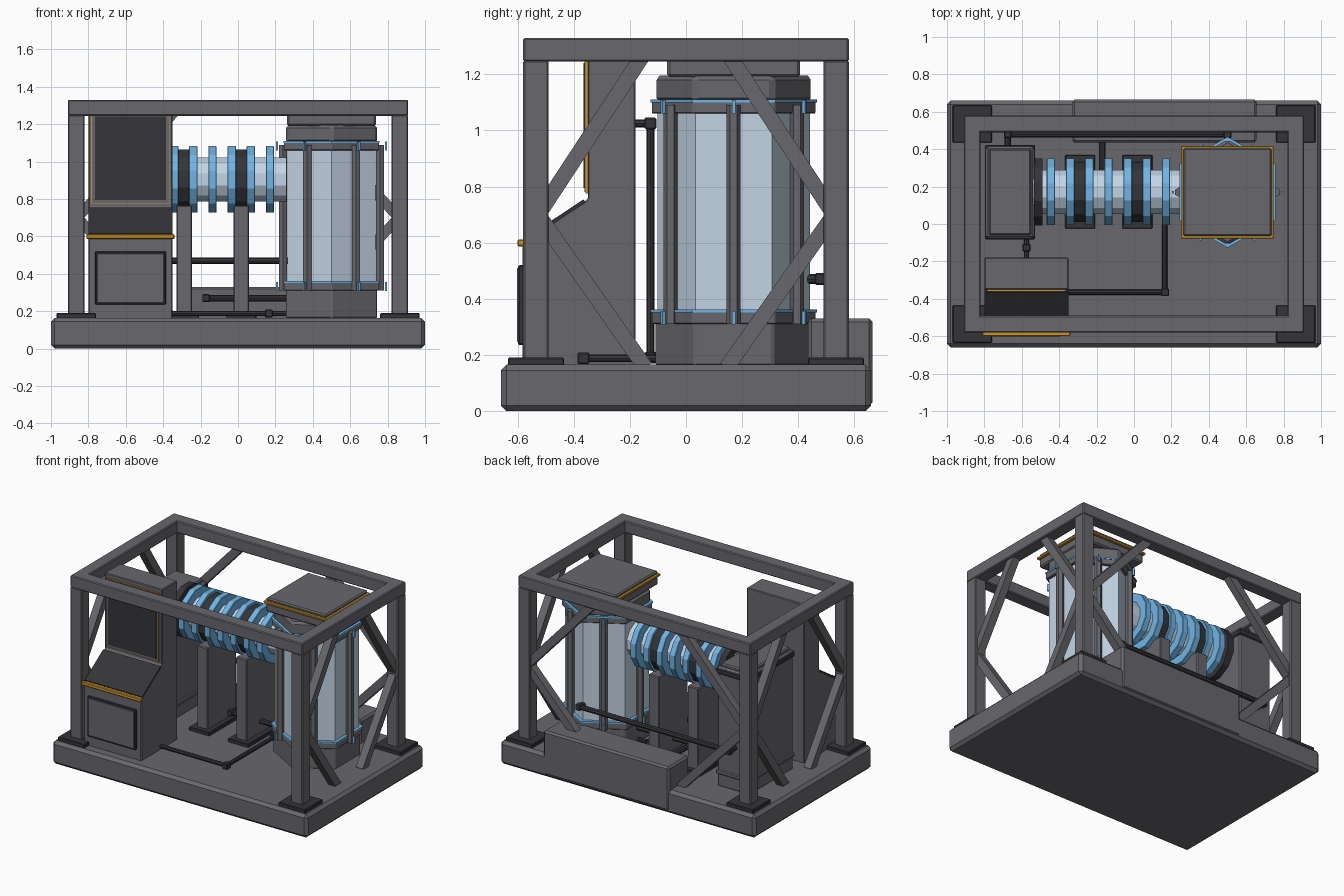
import bpy, bmesh, math
from mathutils import Vector

if "Cube" in bpy.data.objects:
    bpy.data.objects.remove(bpy.data.objects["Cube"])

def material(name, rgb):
    m = bpy.data.materials.new(name)
    m.diffuse_color = (*rgb, 1)
    m.use_nodes = True
    m.node_tree.nodes["Principled BSDF"].inputs["Base Color"].default_value = m.diffuse_color
    return m

GREY = material("grey_metal", (0.14, 0.14, 0.155))
DARK = material("dark_metal", (0.035, 0.035, 0.04))
BLUE = material("blue_coil", (0.16, 0.46, 0.78))
PALE = material("pale_glass", (0.55, 0.66, 0.78))
ORANGE = material("orange_trim", (0.6, 0.3, 0.02))

def finish(name, bm, mat, bevel=0):
    bmesh.ops.recalc_face_normals(bm, faces=bm.faces)
    me = bpy.data.meshes.new(name)
    bm.to_mesh(me)
    bm.free()
    ob = bpy.data.objects.new(name, me)
    bpy.context.collection.objects.link(ob)
    me.materials.append(mat)
    if bevel:
        b = ob.modifiers.new("bevel", 'BEVEL')
        b.width, b.segments = bevel, 1
    return ob

def box(name, x, y, z, mat=GREY, bevel=0.006):
    bm = bmesh.new()
    bmesh.ops.create_cube(bm, size=1)
    for v in bm.verts:
        v.co = [a[0] + (c + 0.5) * (a[1] - a[0]) for a, c in zip((x, y, z), v.co)]
    return finish(name, bm, mat, bevel)

def bar(name, a, b, w, mat=GREY, sides=0):
    """Square bar, or round rod when sides is given, between two points."""
    a, b = Vector(a), Vector(b)
    bm = bmesh.new()
    if sides:
        bmesh.ops.create_cone(bm, cap_ends=True, segments=sides, radius1=w, radius2=w, depth=(b - a).length)
    else:
        bmesh.ops.create_cube(bm, size=1)
        bmesh.ops.scale(bm, vec=(w, w, (b - a).length), verts=bm.verts)
    ob = finish(name, bm, mat)
    ob.location = (a + b) / 2
    ob.rotation_euler = (b - a).to_track_quat('Z', 'Y').to_euler()
    return ob

def prism(name, loc, r, depth, sides, mat, axis='Z', turn=0, bevel=0):
    bm = bmesh.new()
    bmesh.ops.create_cone(bm, cap_ends=True, segments=sides, radius1=r, radius2=r, depth=depth)
    for v in bm.verts:
        c, s = math.cos(turn), math.sin(turn)
        x, y, z = v.co
        x, y = x * c - y * s, x * s + y * c
        v.co = (z, x, y) if axis == 'X' else (x, y, z)
    ob = finish(name, bm, mat, bevel)
    ob.location = loc
    return ob

def pipe(name, pts, r=0.018):
    for i, (a, b) in enumerate(zip(pts, pts[1:])):
        bar(f"{name}_run_{i}", a, b, r, DARK, 8)
    for x, y, z in pts[1:-1]:
        h = 0.021
        box(name + "_elbow", (x - h, x + h), (y - h, y + h), (z - h, z + h), DARK, 0.005)

# Base slab and rear housing
box("base", (-1, 1), (-0.66, 0.66), (0, 0.165), GREY, 0.02)
box("rear_housing", (-0.33, 0.655), (0.435, 0.665), (0.02, 0.33), GREY, 0.012)

# Open frame: posts, foot plates, top rails
P, Q = 0.865, 0.535
for sx in (-1, 1):
    for sy in (-1, 1):
        x, y = sx * P, sy * Q
        box("post", (x - 0.045, x + 0.045), (y - 0.045, y + 0.045), (0.16, 1.25))
        box("foot_plate", (x - 0.105, x + 0.105), (y - 0.1, y + 0.1), (0.16, 0.19), DARK, 0.004)
        # Side braces
        bar("side_brace_upper", (x, sy * 0.52, 0.71), (x, sy * 0.155, 1.265), 0.055)
        bar("side_brace_lower", (x, sy * 0.52, 0.69), (x, sy * 0.145, 0.155), 0.055)
    # Back braces
    bar("back_brace_upper", (sx * 0.85, Q, 0.71), (sx * 0.34, Q, 1.265), 0.055)
    bar("back_brace_lower", (sx * 0.85, Q, 0.69), (sx * 0.34, Q, 0.155), 0.055)
    box("side_rail", (sx * P - 0.045, sx * P + 0.045), (-0.58, 0.58), (1.245, 1.33))
    box("long_rail", (-0.91, 0.91), (sx * Q - 0.045, sx * Q + 0.045), (1.245, 1.33))

# Control console: side profile extruded across x
profile = [(-0.583, 0.16), (-0.583, 0.6), (-0.35, 0.755), (-0.35, 1.29), (-0.18, 1.29), (-0.18, 0.16)]
bm = bmesh.new()
face = bm.faces.new([bm.verts.new((-0.8, y, z)) for y, z in profile])
new = bmesh.ops.extrude_face_region(bm, geom=[face])["geom"]
bmesh.ops.translate(bm, vec=(0.45, 0, 0), verts=[v for v in new if isinstance(v, bmesh.types.BMVert)])
finish("console_body", bm, GREY, 0.005)
box("console_lip", (-0.81, -0.34), (-0.6, -0.575), (0.587, 0.612), ORANGE, 0.004)
box("console_door", (-0.765, -0.385), (-0.598, -0.575), (0.235, 0.52), DARK, 0.005)
box("console_door_face", (-0.755, -0.395), (-0.602, -0.59), (0.245, 0.51), GREY, 0.003)
box("screen_trim", (-0.785, -0.365), (-0.358, -0.34), (0.775, 1.262), ORANGE, 0)
box("screen_frame", (-0.78, -0.37), (-0.362, -0.34), (0.78, 1.257), GREY, 0)
box("screen", (-0.765, -0.385), (-0.366, -0.35), (0.795, 1.24), DARK, 0)
keys = box("key_panel", (-0.225, 0.225), (-0.125, 0.125), (-0.006, 0.006), DARK, 0)
keys.location = (-0.575, -0.4665, 0.68)
keys.rotation_euler.x = math.atan2(0.155, 0.233)

# Tall cabinet at the left end of the coil
box("cabinet", (-0.79, -0.535), (-0.075, 0.415), (0.16, 1.01), GREY, 0.01)
box("cabinet_top_rim", (-0.797, -0.528), (-0.082, 0.422), (0.96, 1.0), DARK, 0.006)
box("cabinet_bottom_rim", (-0.797, -0.528), (-0.082, 0.422), (0.25, 0.28), GREY, 0.006)
box("cabinet_lid", (-0.775, -0.55), (-0.06, 0.4), (1.0, 1.03), GREY, 0.008)

# Horizontal coil: core, flange, rings
CY, CZ, T = 0.172, 0.905, math.pi / 12
prism("coil_core", (-0.14, CY, CZ), 0.122, 0.8, 12, PALE, 'X', T)
prism("coil_flange", (-0.512, CY, CZ), 0.185, 0.045, 12, DARK, 'X', T)
for i in range(7):
    prism("coil_ring", (-0.444 + i * 0.1025, CY, CZ), 0.184, 0.045, 12, BLUE, 'X', T, 0.003)

# Coil clamps on pedestals
for x in (-0.288, 0.018):
    prism("coil_clamp", (x, CY, CZ), 0.166, 0.062, 12, DARK, 'X', T)
    box("pedestal", (x - 0.042, x + 0.042), (0.01, 0.335), (0.17, 0.765))
    box("pedestal_foot", (x - 0.08, x + 0.08), (-0.025, 0.37), (0.16, 0.19), DARK, 0.004)

# Hexagonal tank
TX, TY = 0.5, 0.17
def hexa(name, r, z0, z1, mat, bevel=0):
    prism(name, (TX, TY, (z0 + z1) / 2), r, z1 - z0, 6, mat, 'Z', 0, bevel)
hexa("tank_base", 0.282, 0.16, 0.32, GREY, 0.008)
hexa("tank_glass", 0.272, 0.3, 1.1, PALE)
hexa("tank_cap", 0.282, 1.1, 1.195, GREY, 0.015)
for z, edge in ((0.31, 0.355), (1.06, 1.103)):
    hexa("tank_collar", 0.293, z, z + 0.048, GREY, 0.004)
    hexa("collar_trim", 0.297, edge - 0.003, edge + 0.007, BLUE)
for k in range(6):
    a = k * math.pi / 3
    ob = prism("tank_corner_post", (TX + 0.26 * math.cos(a), TY + 0.26 * math.sin(a), 0.7), 0.025, 0.78, 6, GREY)
    for z in (0.333, 1.084):
        s = box("collar_corner_strip", (-0.006, 0.006), (-0.006, 0.006), (-0.024, 0.024), BLUE, 0)
        s.location = (TX + 0.291 * math.cos(a), TY + 0.291 * math.sin(a), z)
        s.rotation_euler.z = a

# Square hatch on the tank
def hatch(name, h, z0, z1, mat, bevel):
    box(name, (TX - h, TX + h), (TY - h, TY + h), (z0, z1), mat, bevel)
hatch("hatch_neck", 0.237, 1.19, 1.255, GREY, 0.01)
hatch("hatch_trim", 0.247, 1.252, 1.268, ORANGE, 0.003)
hatch("hatch_lid", 0.235, 1.265, 1.29, GREY, 0.008)

# Service pipes
pipe("rear_pipe", [(-0.675, 0.4, 0.47), (-0.675, 0.48, 0.47), (0.5, 0.48, 0.47), (0.5, 0.38, 0.47)])
pipe("low_pipe", [(-0.17, 0.45, 0.27), (-0.17, 0.17, 0.27), (0.28, 0.17, 0.27)])
pipe("floor_pipe", [(-0.37, -0.365, 0.188), (0.165, -0.365, 0.188), (0.165, 0.17, 0.188), (0.28, 0.17, 0.188)], 0.014)
pipe("console_pipe", [(-0.575, -0.19, 1.025), (-0.575, -0.127, 1.025), (-0.575, -0.127, 0.19), (-0.575, -0.06, 0.19)], 0.014)
